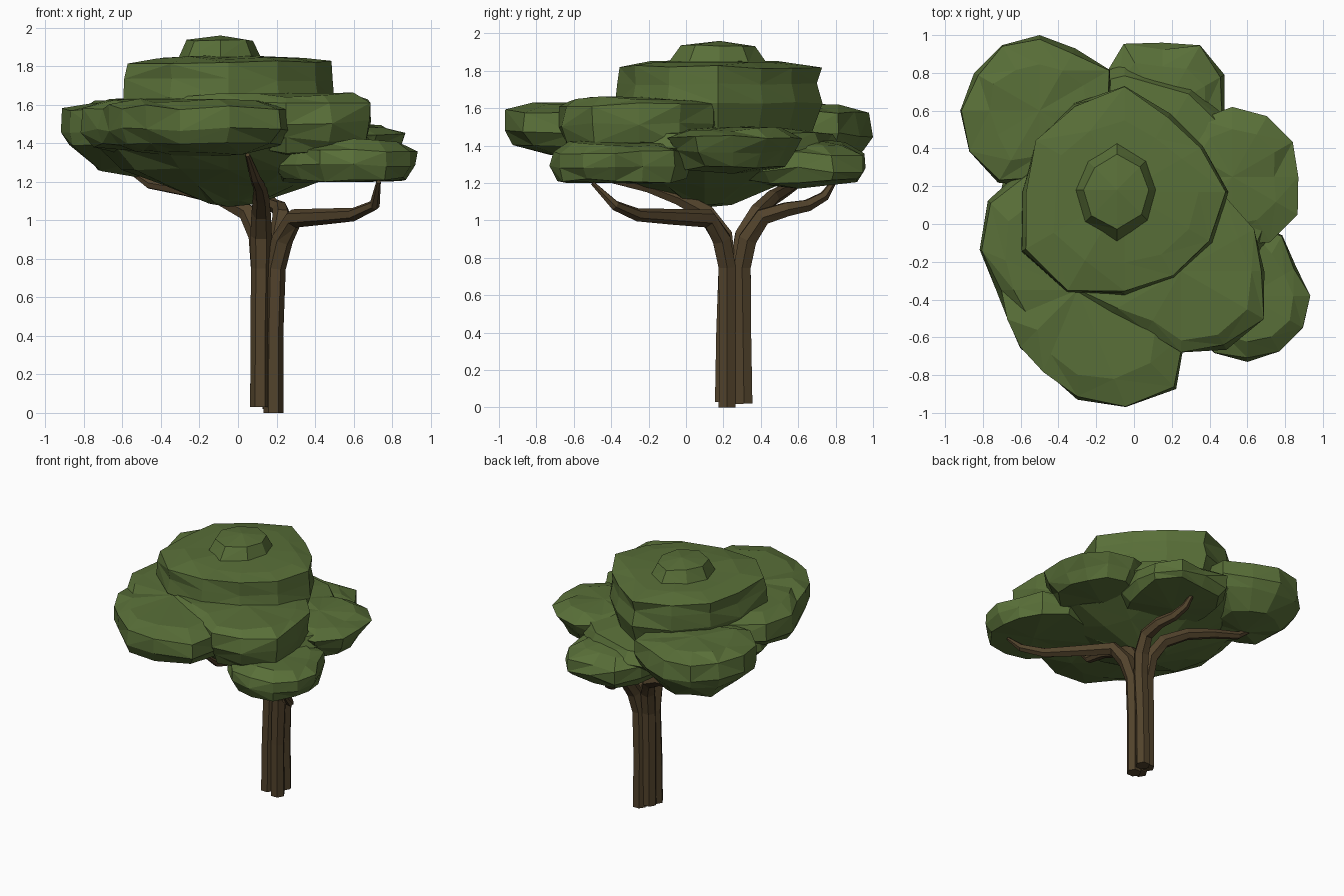
import bpy, bmesh, random
from math import sin, cos, tau
from mathutils import Vector

random.seed(4)


def material(name, rgb):
    m = bpy.data.materials.new(name)
    m.diffuse_color = (*rgb, 1)
    return m


LEAF = material("leaf_green", (0.10, 0.16, 0.04))
BARK = material("bark_brown", (0.085, 0.056, 0.025))


def finish(bm, name, mat):
    bmesh.ops.recalc_face_normals(bm, faces=bm.faces)
    mesh = bpy.data.meshes.new(name)
    bm.to_mesh(mesh)
    bm.free()
    mesh.materials.append(mat)
    obj = bpy.data.objects.new(name, mesh)
    bpy.context.collection.objects.link(obj)


def bridge(bm, rings):
    for a, b in zip(rings, rings[1:]):
        n = len(a)
        for i in range(n):
            j = (i + 1) % n
            if random.random() < 0.5:
                bm.faces.new((a[i], a[j], b[j]))
                bm.faces.new((a[i], b[j], b[i]))
            else:
                bm.faces.new((a[i], a[j], b[i]))
                bm.faces.new((a[j], b[j], b[i]))


def fan(bm, ring, tip):
    v = bm.verts.new(tip)
    for i in range(len(ring)):
        bm.faces.new((ring[i], ring[(i + 1) % len(ring)], v))


# Leaf clump: outline radii at equal angles, lofted through (scale, height) levels
def clump(name, centre, radii, bottom, levels, top, jitter=0.025):
    bm = bmesh.new()
    cx, cy = centre
    rings = []
    for s, z in levels:
        ring = []
        for i, r in enumerate(radii):
            a = tau * i / len(radii)
            rr = r * s + (random.uniform(-jitter, jitter) if s < 0.99 else 0)
            ring.append(bm.verts.new((cx + rr * cos(a), cy + rr * sin(a),
                                      z + random.uniform(-jitter, jitter) * 0.6)))
        rings.append(ring)
    bridge(bm, rings)
    fan(bm, rings[0], (cx, cy, bottom))
    fan(bm, rings[-1], (cx, cy, top))
    finish(bm, name, LEAF)


# Trunk strand that bends out into a tapered branch
def strand(name, points, radii, sides=6):
    bm = bmesh.new()
    pts = [Vector(p) for p in points]
    rings = []
    side = Vector((1, 0, 0))
    for k, p in enumerate(pts):
        t = (pts[min(k + 1, len(pts) - 1)] - pts[max(k - 1, 0)]).normalized()
        side = (side - t * side.dot(t)).normalized()
        up = t.cross(side)
        rings.append([bm.verts.new(p + radii[k] * (side * cos(tau * i / sides) + up * sin(tau * i / sides)))
                      for i in range(sides)])
    bridge(bm, rings)
    bm.faces.new(rings[0])
    bm.faces.new(rings[-1])
    finish(bm, name, BARK)


# Canopy clumps
clump("crown_knob", (-0.09, 0.18), [0.21, 0.22, 0.25, 0.22, 0.22, 0.24, 0.27, 0.23], 1.78,
      [(1, 1.845), (0.78, 1.935)], 1.96, 0.008)
clump("crown_clump", (-0.05, 0.17),
      [0.55, 0.48, 0.48, 0.56, 0.54, 0.54, 0.54, 0.63, 0.61, 0.55, 0.53, 0.54], 1.4,
      [(0.85, 1.42), (1, 1.63), (0.97, 1.73), (0.98, 1.82), (0.7, 1.845)], 1.86, 0.015)
clump("front_right_upper_clump", (0.25, -0.25),
      [0.44, 0.43, 0.46, 0.45, 0.45, 0.5, 0.75, 0.46, 0.36, 0.43, 0.48, 0.5], 1.33,
      [(0.8, 1.36), (0.96, 1.42), (1, 1.51), (0.98, 1.62), (0.8, 1.65)], 1.66)
clump("front_left_clump", (-0.3, -0.35),
      [0.6, 0.55, 0.5, 0.6, 0.65, 0.71, 0.67, 0.56, 0.43, 0.4, 0.43, 0.46, 0.58, 0.67, 0.74, 0.62],
      1.33, [(0.6, 1.35), (0.9, 1.39), (1, 1.47), (0.97, 1.59), (0.75, 1.62)], 1.63)
clump("back_left_clump", (-0.5, 0.6),
      [0.38, 0.43, 0.38, 0.4, 0.4, 0.4, 0.42, 0.43, 0.44, 0.4, 0.4, 0.4], 1.22,
      [(0.6, 1.27), (0.92, 1.39), (1, 1.46), (0.94, 1.58), (0.65, 1.61)], 1.62)
clump("back_clump", (0.15, 0.6),
      [0.33, 0.38, 0.4, 0.36, 0.4, 0.36, 0.35, 0.38, 0.4, 0.4, 0.4, 0.36], 1.17,
      [(0.88, 1.21), (1, 1.27), (0.96, 1.36), (0.7, 1.41)], 1.45)
clump("right_clump", (0.52, 0.25),
      [0.35, 0.37, 0.37, 0.37, 0.35, 0.3, 0.3, 0.3, 0.32, 0.36, 0.4, 0.4], 1.25,
      [(0.7, 1.28), (0.87, 1.37), (1, 1.45), (0.65, 1.49)], 1.5)
clump("front_right_lower_clump", (0.6, -0.38),
      [0.32, 0.3, 0.37, 0.4, 0.45, 0.48, 0.42, 0.35, 0.35, 0.35, 0.34, 0.34], 1.2,
      [(0.9, 1.21), (1, 1.28), (0.97, 1.37), (0.7, 1.41)], 1.42)
# Broad bowl joining the clumps from below
clump("canopy_underside", (-0.05, 0.1),
      [0.82, 0.74, 0.72, 0.74, 0.74, 0.69, 0.67, 0.67, 0.66, 0.66, 0.72, 0.78], 1.07,
      [(0.2, 1.09), (0.5, 1.18), (0.8, 1.27), (1, 1.38), (0.95, 1.46)], 1.55)

# Trunk strands and branches
taper = [0.052, 0.05, 0.053, 0.056, 0.05, 0.042, 0.035, 0.028, 0.012]
strand("right_branch", [(0.185, 0.22, 0), (0.185, 0.22, 0.4), (0.195, 0.22, 0.75), (0.23, 0.19, 0.9),
                        (0.29, 0.12, 1.01), (0.45, -0.08, 1.02), (0.6, -0.26, 1.03),
                        (0.71, -0.38, 1.08), (0.73, -0.5, 1.2)], taper)
strand("front_branch", [(0.115, 0.2, 0.03), (0.115, 0.205, 0.4), (0.12, 0.22, 0.75), (0.12, 0.2, 0.92),
                        (0.12, 0.11, 1.04), (0.12, -0.04, 1.12), (0.11, -0.2, 1.18),
                        (0.09, -0.38, 1.22), (0.05, -0.52, 1.34)], taper)
strand("back_branch", [(0.18, 0.31, 0.02), (0.18, 0.305, 0.4), (0.19, 0.3, 0.75), (0.21, 0.33, 0.9),
                       (0.23, 0.41, 1.02), (0.22, 0.54, 1.06), (0.18, 0.65, 1.08),
                       (0.15, 0.74, 1.13), (0.13, 0.8, 1.22)], taper)
strand("left_branch", [(0.115, 0.28, 0.04), (0.115, 0.28, 0.4), (0.12, 0.28, 0.75), (0.11, 0.31, 0.92),
                       (0.05, 0.38, 1.04), (-0.1, 0.46, 1.12), (-0.28, 0.53, 1.16),
                       (-0.46, 0.58, 1.19), (-0.58, 0.61, 1.27)], taper)
